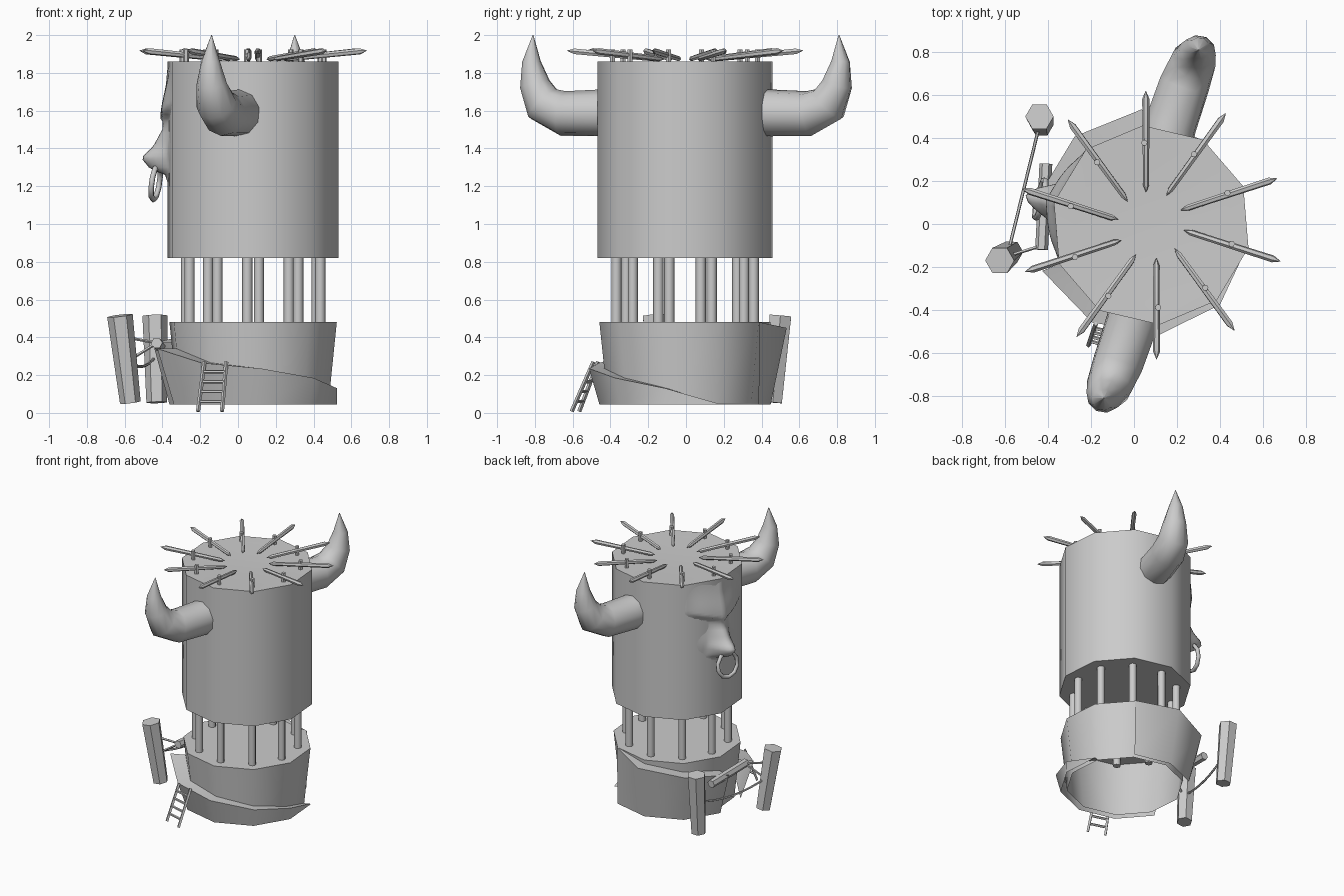
import bpy
import bmesh
from math import sin, cos, radians, pi, exp
from mathutils import Vector, Quaternion

if "Cube" in bpy.data.objects:
    bpy.data.objects.remove(bpy.data.objects["Cube"], do_unlink=True)

SIDES = 10
TURN = 22.8              # angle of the first tower corner
STEP = 360 / SIDES
CENTRE = Vector((0.08, -0.005, 0))

grey = bpy.data.materials.new("plain grey")
grey.use_nodes = True
grey.diffuse_color = (0.6, 0.6, 0.6, 1)
grey.node_tree.nodes["Principled BSDF"].inputs["Base Color"].default_value = (0.6, 0.6, 0.6, 1)


def polar(r, angle, z):
    a = radians(angle)
    return CENTRE + Vector((r * cos(a), r * sin(a), z))


def finish(name, bm, angle=50, fix_normals=True):
    if fix_normals:
        bmesh.ops.recalc_face_normals(bm, faces=bm.faces)
    mesh = bpy.data.meshes.new(name)
    bm.to_mesh(mesh)
    bm.free()
    obj = bpy.data.objects.new(name, mesh)
    bpy.context.collection.objects.link(obj)
    mesh.materials.append(grey)
    bpy.ops.object.select_all(action='DESELECT')
    obj.select_set(True)
    bpy.context.view_layer.objects.active = obj
    bpy.ops.object.shade_smooth_by_angle(angle=radians(angle))
    return obj


def skin(name, rings, closed=True, caps=(True, True), angle=50, skip=()):
    """Join rows of points with quads; optionally close and cap them."""
    bm = bmesh.new()
    rows = [[bm.verts.new(p) for p in ring] for ring in rings]
    n = len(rows[0])
    for i, (a, b) in enumerate(zip(rows, rows[1:])):
        if i in skip:
            continue
        for k in range(n if closed else n - 1):
            m = (k + 1) % n
            bm.faces.new((a[k], a[m], b[m], b[k]))
    if caps[0]:
        bm.faces.new(rows[0][::-1])
    if caps[1]:
        bm.faces.new(rows[-1])
    return finish(name, bm, angle)


def tower(name, profile, caps):
    rings = [[polar(r, TURN + STEP * k, z) for k in range(SIDES)] for r, z in profile]
    return skin(name, rings, caps=caps)


def tube(name, points, radii, sides=6):
    pts = [Vector(p) for p in points]
    rings, q, last = [], None, None
    for i, p in enumerate(pts):
        t = (pts[min(i + 1, len(pts) - 1)] - pts[max(i - 1, 0)]).normalized()
        q = Vector((0, 0, 1)).rotation_difference(t) if q is None else last.rotation_difference(t) @ q
        last = t
        rings.append([p + q @ Vector((radii[i] * cos(2 * pi * k / sides),
                                      radii[i] * sin(2 * pi * k / sides), 0)) for k in range(sides)])
    return skin(name, rings)


# Main drum with a shallow dished roof, and the open flared base
tower("drum", [(0.465, 0.82), (0.465, 1.86), (0.37, 1.857), (0.21, 1.85)], (True, True))
tower("base", [(0.41, 0.05), (0.455, 0.48)], (False, True))

# Spiral ramp round the base, with an opening under the bridge log
ramp_z = [0.05, 0.13, 0.185, 0.235, 0.265, 0.34, 0.37, 0.41, 0.45, 0.48]
ramp_r = [0.45, 0.457, 0.49, 0.51, 0.53, 0.55, 0.545, 0.545, 0.54, 0.46]
rows = []
for i, (z, r) in enumerate(zip(ramp_z, ramp_r)):
    a = TURN - STEP * i
    inner = 0.41 + 0.045 * (z - 0.05) / 0.43
    rows.append([polar(inner, a, z), polar(r, a, z), polar(0.455, a, 0.045)])
skin("spiral_ramp", rows, closed=False, caps=(False, False), skip=(5,))

# Columns, roof pegs and the pointed stakes resting on the pegs
for k in range(SIDES):
    a = TURN + STEP * k
    tube("column", [polar(0.365, a, 0.42), polar(0.365, a, 0.86)], [0.027] * 2, 8)
    tube("roof_peg", [polar(0.385, a, 1.84), polar(0.385, a, 1.925)], [0.015] * 2)
    inner, outer = polar(0.155, a + 4, 1.872), polar(0.625, a - 2.5, 1.918)
    path = [inner.lerp(outer, f) for f in (0, 0.07, 0.92, 1)]
    tube("stake", path, [0.001, 0.014, 0.017, 0.001])

# Horns: one path, turned half round for the other side
horn = [(0.02, -0.33, 1.59), (-0.01, -0.46, 1.588), (-0.075, -0.65, 1.585), (-0.115, -0.755, 1.635),
        (-0.14, -0.8, 1.74), (-0.145, -0.818, 1.86), (-0.14, -0.81, 2.0)]
girth = [0.125, 0.124, 0.12, 0.108, 0.082, 0.05, 0.002]
tube("right_horn", horn, girth, 10)
tube("left_horn", [(0.16 - x, -y, z) for x, y, z in horn], girth, 10)

# Face: brow and snout swelling out of the drum wall
FACE = 166.8
snout = [(1.2, 0), (1.26, 0.02), (1.29, 0.1), (1.35, 0.15), (1.41, 0.085), (1.5, 0.035), (1.58, 0.03), (1.9, 0.0)]


def profile(z):
    for (z0, d0), (z1, d1) in zip(snout, snout[1:]):
        if z0 <= z <= z1:
            return d0 + (d1 - d0) * (z - z0) / (z1 - z0)
    return 0


def face_point(angle, z):
    wall = 0.465 * cos(radians(18)) / cos(radians((angle - TURN) % STEP - 18))
    s = 0.465 * radians(angle - FACE)
    line = 1.56 + 0.3 * abs(s)
    spread = 0.17 if z > line else 0.025
    brow = 0.045 * exp(-((z - line) / spread) ** 2) * exp(-(s / 0.24) ** 4)
    cheek = 0.025 * exp(-((z - 1.38) / 0.09) ** 2) * exp(-(s / 0.16) ** 2)
    nose = profile(z) * exp(-(s / 0.075) ** 2)
    return polar(wall + max(brow, cheek, nose) - 0.006, angle, z)


rows = [[face_point(FACE + 2.5 * i, 1.22 + 0.02 * j) for i in range(-18, 19)] for j in range(32)]
skin("face", rows, closed=False, caps=(False, False), angle=70)

# Nose ring
bpy.ops.mesh.primitive_torus_add(major_segments=10, minor_segments=6, major_radius=0.092,
                                 minor_radius=0.015, location=polar(0.53, FACE, 1.22),
                                 rotation=(0, radians(82), radians(FACE)))
ring = bpy.context.object
ring.name = "nose_ring"
ring.data.materials.append(grey)
bpy.ops.object.shade_smooth_by_angle(angle=radians(65))

# Gate: two leaning posts, rope, bridge log and struts
tube("front_gate_post", [(-0.57, -0.13, 0.055), (-0.625, -0.17, 0.515)], [0.055, 0.068])
tube("back_gate_post", [(-0.43, 0.46, 0.055), (-0.44, 0.5, 0.515)], [0.055, 0.066])
a, b = Vector((-0.59, -0.15, 0.29)), Vector((-0.435, 0.48, 0.3))
rope = [a.lerp(b, i / 8) - Vector((0, 0, 0.2 * (i / 8) * (1 - i / 8))) for i in range(9)]
tube("gate_rope", rope, [0.008] * 9, 5)
tube("bridge_log", [(-0.41, 0.28, 0.35), (-0.43, -0.12, 0.37)], [0.03] * 2)
for z in (0.27, 0.4):
    tube("gate_strut", [(-0.43, -0.1, 0.37), (-0.59, -0.15, z)], [0.008] * 2, 5)

# Ladder leaning on the ramp
left = Vector((-0.212, -0.565, 0.008)), Vector((-0.178, -0.465, 0.27))
right = Vector((-0.085, -0.605, 0.008)), Vector((-0.062, -0.49, 0.27))
for rail in (left, right):
    tube("ladder_rail", rail, [0.011] * 2, 4)
for f in (0.2, 0.4, 0.6, 0.8):
    tube("ladder_rung", [left[0].lerp(left[1], f), right[0].lerp(right[1], f)], [0.009] * 2, 5)
